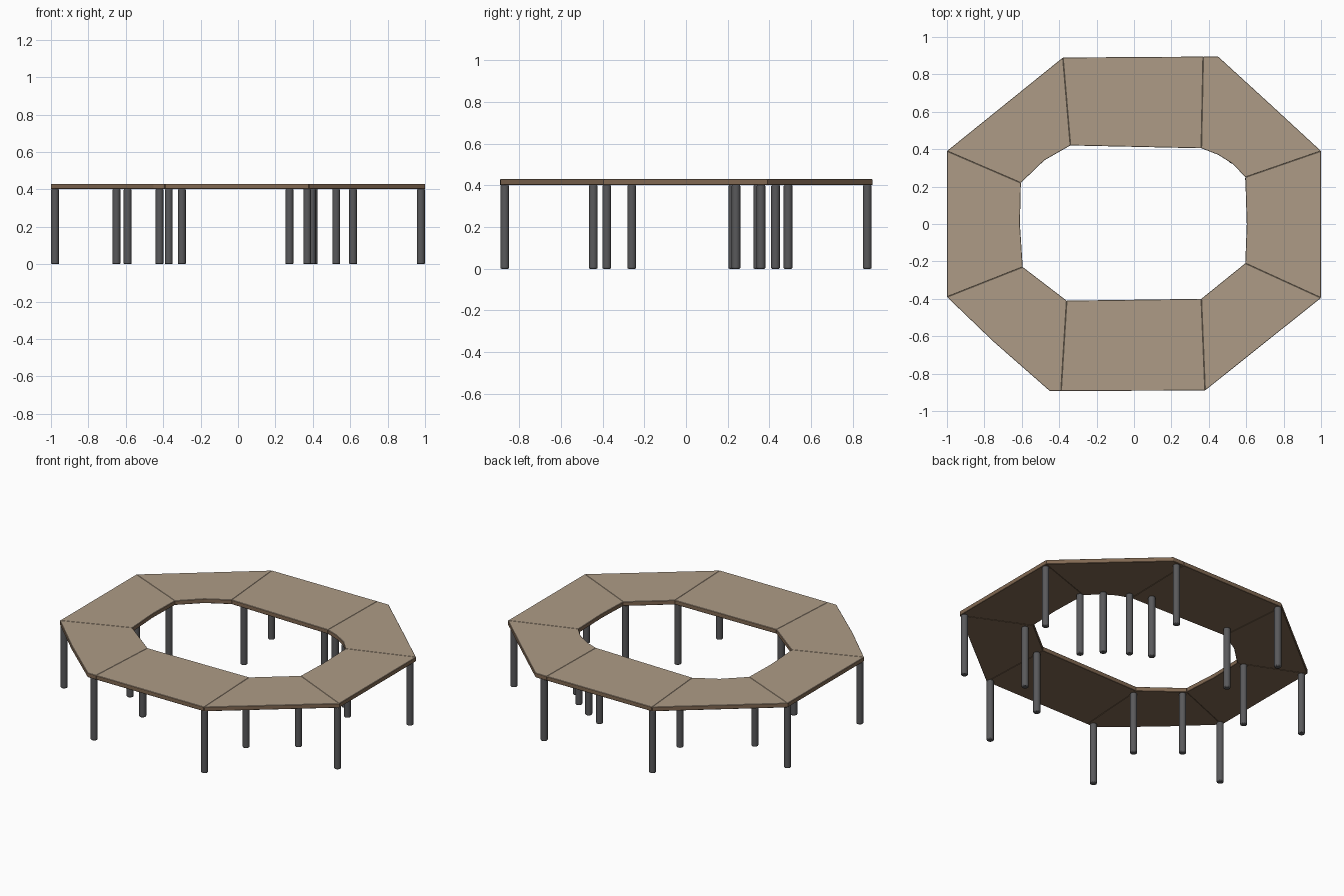
import bpy, bmesh

if "Cube" in bpy.data.objects:
    bpy.data.objects.remove(bpy.data.objects["Cube"])

TOP, BOTTOM = 0.43, 0.402


def material(name, color):
    m = bpy.data.materials.new(name)
    m.diffuse_color = (*color, 1)
    m.use_nodes = True
    m.node_tree.nodes["Principled BSDF"].inputs["Base Color"].default_value = m.diffuse_color
    return m


tan = material("tan_top", (0.42, 0.33, 0.24))
brown = material("brown_edge", (0.22, 0.14, 0.085))
grey = material("dark_grey_metal", (0.10, 0.10, 0.105))


def panel(name, outline):
    """Flat prism with a tan top face and brown edges."""
    bm = bmesh.new()
    base = bm.faces.new([bm.verts.new((x, y, BOTTOM)) for x, y in outline])
    ext = bmesh.ops.extrude_face_region(bm, geom=[base], use_keep_orig=True)
    moved = [g for g in ext["geom"] if isinstance(g, bmesh.types.BMVert)]
    bmesh.ops.translate(bm, verts=moved, vec=(0, 0, TOP - BOTTOM))
    bmesh.ops.recalc_face_normals(bm, faces=bm.faces)
    for f in bm.faces:
        f.material_index = 0 if f.normal.z > 0.9 else 1
    me = bpy.data.meshes.new(name)
    bm.to_mesh(me)
    bm.free()
    me.materials.append(tan)
    me.materials.append(brown)
    ob = bpy.data.objects.new(name, me)
    bpy.context.collection.objects.link(ob)
    # fine chamfer so the seams between panels read
    bev = ob.modifiers.new("chamfer", "BEVEL")
    bev.width = 0.002
    bev.segments = 1


def leg(name, x, y):
    bpy.ops.mesh.primitive_cylinder_add(vertices=20, radius=0.021, depth=BOTTOM,
                                        location=(x, y, BOTTOM / 2))
    ob = bpy.context.object
    ob.name = ob.data.name = name
    bev = ob.modifiers.new("rounded_foot", "BEVEL")
    bev.width = 0.005
    bev.segments = 2
    ob.data.materials.append(grey)
    bpy.ops.object.shade_smooth_by_angle()


# Tabletop: eight panels around the opening, (outer edge, inner edge) clockwise
panels = {
    "back": ([(-0.38, 0.89), (0.37, 0.895)], [(-0.34, 0.42), (0.36, 0.405)]),
    "back_right": ([(0.37, 0.895), (0.45, 0.895), (0.74, 0.63), (1, 0.39)],
                   [(0.36, 0.405), (0.45, 0.37), (0.53, 0.32), (0.595, 0.25)]),
    "right": ([(1, 0.39), (1, -0.395)], [(0.595, 0.25), (0.603, 0), (0.595, -0.21)]),
    "front_right": ([(1, -0.395), (0.38, -0.89)], [(0.595, -0.21), (0.36, -0.40)]),
    "front": ([(0.38, -0.89), (-0.39, -0.893)], [(0.36, -0.40), (-0.36, -0.41)]),
    "front_left": ([(-0.39, -0.893), (-0.45, -0.893), (-0.75, -0.63), (-1, -0.39)],
                   [(-0.36, -0.41), (-0.595, -0.23)]),
    "left": ([(-1, -0.39), (-1, 0.39)], [(-0.595, -0.23), (-0.61, 0), (-0.605, 0.22)]),
    "back_left": ([(-1, 0.39), (-0.38, 0.89)],
                  [(-0.605, 0.22), (-0.48, 0.34), (-0.34, 0.42)]),
}
for side, (outer, inner) in panels.items():
    panel("tabletop_" + side, outer + inner[::-1])

# Legs under the outer rim
outer_legs = [(-0.37, 0.87), (0.405, 0.87), (0.978, 0.36), (0.978, -0.38),
              (0.37, -0.87), (-0.42, -0.87), (-0.978, -0.38), (-0.978, 0.36)]
# Legs around the opening
inner_legs = [(-0.30, 0.49), (0.275, 0.49), (0.395, 0.43), (0.525, 0.345),
              (0.615, 0.24), (0.615, -0.26), (0.37, -0.445), (-0.37, -0.445),
              (-0.59, -0.26), (-0.65, 0.225)]
for i, (x, y) in enumerate(outer_legs, 1):
    leg(f"outer_leg_{i}", x, y)
for i, (x, y) in enumerate(inner_legs, 1):
    leg(f"inner_leg_{i}", x, y)
